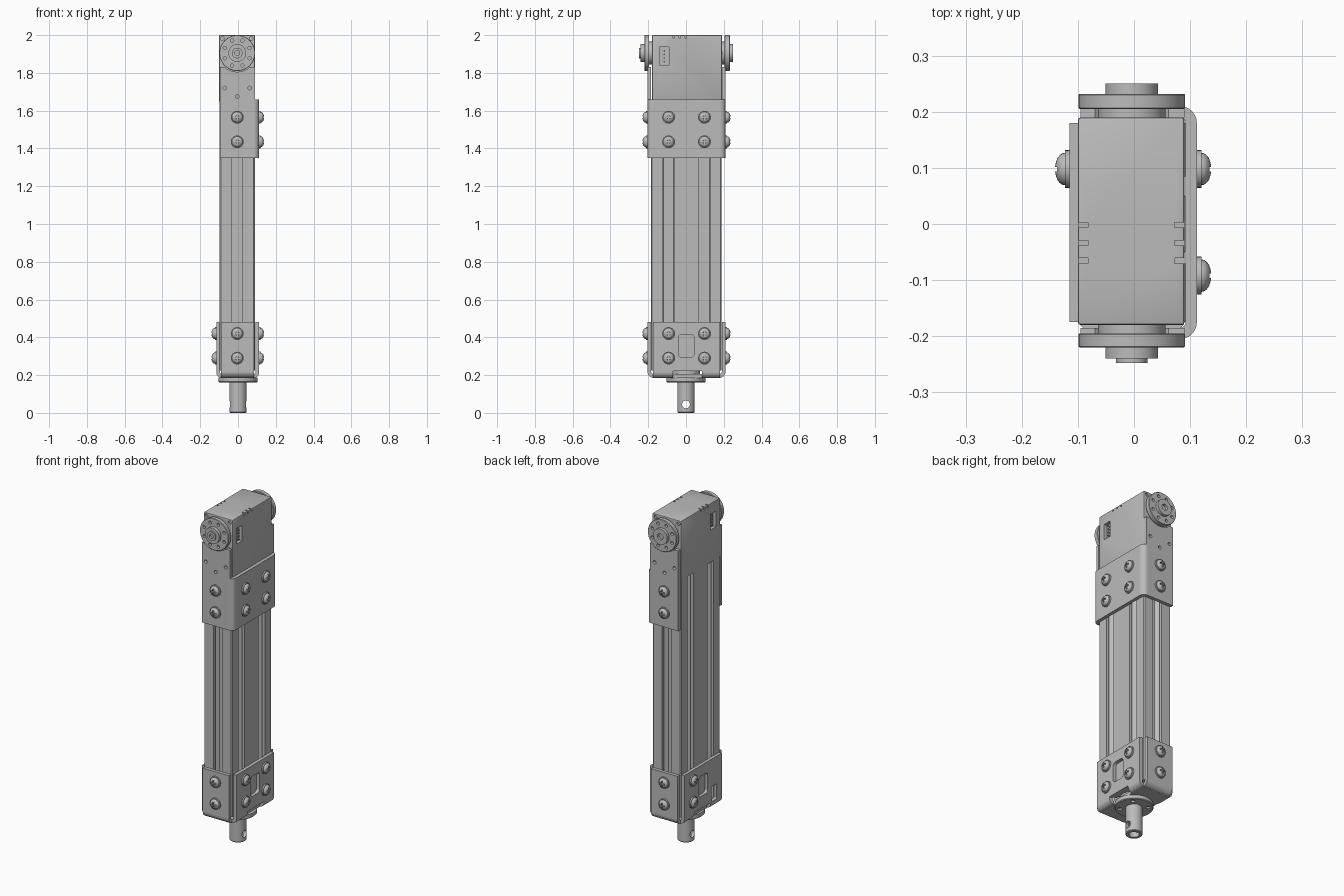
import bpy, bmesh, math
from mathutils import Vector, Matrix

cube = bpy.data.objects.get("Cube")
if cube:
    bpy.data.objects.remove(cube, do_unlink=True)

grey = bpy.data.materials.new("metal_grey")
grey.use_nodes = True
grey.diffuse_color = (0.5, 0.5, 0.5, 1)
grey.node_tree.nodes["Principled BSDF"].inputs["Base Color"].default_value = (0.5, 0.5, 0.5, 1)

CX, CY = -0.004, 0.002        # centre of the beam
PLANES = {
    "xy": lambda u, v, w: (u, v, w),
    "yx": lambda u, v, w: (v, u, w),
    "xz": lambda u, v, w: (u, w, v),
    "yz": lambda u, v, w: (w, u, v),
}


def finish(name, bm):
    bmesh.ops.recalc_face_normals(bm, faces=bm.faces)
    mesh = bpy.data.meshes.new(name)
    bm.to_mesh(mesh)
    bm.free()
    mesh.materials.append(grey)
    obj = bpy.data.objects.new(name, mesh)
    bpy.context.collection.objects.link(obj)
    return obj


def slab(name, pts, plane, a, b):
    """Flat outline in a plane, extruded from a to b."""
    bm = bmesh.new()
    put = PLANES[plane]
    face = bm.faces.new([bm.verts.new(put(u, v, a)) for u, v in pts])
    out = bmesh.ops.extrude_face_region(bm, geom=[face])
    shift = Vector(put(0, 0, b - a))
    bmesh.ops.translate(bm, vec=shift, verts=[g for g in out["geom"] if isinstance(g, bmesh.types.BMVert)])
    return finish(name, bm)


def box(name, x0, x1, y0, y1, z0, z1):
    return slab(name, [(x0, y0), (x1, y0), (x1, y1), (x0, y1)], "xy", z0, z1)


def lathe(name, profile, loc, axis=(0, 0, 1), steps=32):
    """Profile of (radius, height) turned about an axis."""
    bm = bmesh.new()
    vs = [bm.verts.new((r, 0, h)) for r, h in profile]
    es = [bm.edges.new(pair) for pair in zip(vs, vs[1:])]
    bmesh.ops.spin(bm, geom=vs + es, cent=(0, 0, 0), axis=(0, 0, 1), angle=math.tau, steps=steps)
    bmesh.ops.remove_doubles(bm, verts=bm.verts, dist=1e-5)
    turn = Vector((0, 0, 1)).rotation_difference(Vector(axis)).to_matrix().to_4x4()
    bm.transform(Matrix.Translation(loc) @ turn)
    return finish(name, bm)


def rod(name, loc, axis, r, length, steps=16):
    h = length / 2
    return lathe(name, [(0, -h), (r, -h), (r, h), (0, h)], loc, axis, steps)


def cut(obj, cutters):
    bpy.context.view_layer.objects.active = obj
    for c in cutters:
        c.hide_render = True
        mod = obj.modifiers.new("cut", "BOOLEAN")
        mod.operation, mod.solver, mod.object = "DIFFERENCE", "EXACT", c
        bpy.ops.object.modifier_apply(modifier=mod.name)
        bpy.data.objects.remove(c, do_unlink=True)


def smooth(obj):
    bpy.ops.object.select_all(action="DESELECT")
    obj.select_set(True)
    bpy.context.view_layer.objects.active = obj
    bpy.ops.object.shade_smooth_by_angle(angle=math.radians(32))


def arc(cu, cv, r, start, end, n=6):
    return [(cu + r * math.cos(start + (end - start) * i / n),
             cv + r * math.sin(start + (end - start) * i / n)) for i in range(n + 1)]


def round_rect(u0, u1, v0, v1, r):
    q = math.pi / 2
    corners = [(u1 - r, v1 - r), (u0 + r, v1 - r), (u0 + r, v0 + r), (u1 - r, v0 + r)]
    return [p for i, (u, v) in enumerate(corners) for p in arc(u, v, r, i * q, (i + 1) * q)]


def u_shape(a0, a1, base, top, t, r):
    """Folded sheet: two legs and a base with rounded bends."""
    s = 1 if top > base else -1

    def side(inset):
        lo, hi, rad = a0 + inset, a1 - inset, r - inset
        pts = [(lo, abs(top - base))]
        pts += arc(lo + rad, inset + rad, rad, math.pi, 1.5 * math.pi)
        pts += arc(hi - rad, inset + rad, rad, 1.5 * math.pi, 2 * math.pi)
        return pts + [(hi, abs(top - base))]
    return [(u, base + s * v) for u, v in side(0) + side(t)[::-1]]


# Slotted beam: T-slots, one on each narrow face and two on each wide face
hx, hy = 0.093, 0.187
slot = [(-0.029, 0), (-0.029, 0.018), (-0.05, 0.018), (-0.05, 0.03), (-0.027, 0.055)]
slot += [(-u, d) for u, d in slot[::-1]]
outline = []
for normal, half, centres in (((0, -1), hy, [0]), ((1, 0), hx, [-0.095, 0.095]),
                              ((0, 1), hy, [0]), ((-1, 0), hx, [-0.095, 0.095])):
    nx, ny = normal
    tx, ty = -ny, nx
    other = hx + hy - half
    walk = [(0.006 - other, 0)] + [(c + u, d) for c in centres for u, d in slot] + [(other - 0.006, 0)]
    outline += [(CX + tx * u + nx * (half - d), CY + ty * u + ny * (half - d)) for u, d in walk]
slab("slotted_beam", outline, "xy", 0.225, 1.65)

# Upper bracket: sheet wrapped round the +x face, with arms rising beside the motor
slab("upper_bracket", u_shape(-0.205, 0.21, 0.112, -0.095, 0.02, 0.03), "yx", 1.35, 1.66)
for label, y0, y1 in (("front", -0.205, -0.185), ("back", 0.19, 0.21)):
    arm = box(label + "_motor_arm", -0.095, 0.09, y0, y1, 1.655, 1.83)
    mid = (y0 + y1) / 2
    cut(arm, [rod("cutter", (CX, mid, 1.905), (0, 1, 0), 0.1, 0.1, 32)] +
        [rod("cutter", (x, mid, z), (0, 1, 0), 0.01, 0.1, 12)
         for x, z in ((-0.07, 1.72), (0.062, 1.72), (CX, 1.675))])

# Lower bracket: base with four folded flaps
end_flaps = slab("lower_bracket_ends", u_shape(-0.205, 0.21, 0.185, 0.48, 0.02, 0.035), "yz", -0.09, 0.084)
side_flaps = slab("lower_bracket_sides", u_shape(-0.115, 0.112, 0.185, 0.48, 0.02, 0.03), "xz", -0.175, 0.18)
cut(side_flaps, [
    slab("cutter", round_rect(-0.041, 0.043, 0.295, 0.415, 0.018), "yz", -0.2, 0.2),
    slab("cutter", round_rect(-0.125, -0.075, 0.225, 0.315, 0.008), "yz", -0.2, -0.05),
    box("cutter", 0.085, 0.2, -0.07, 0.085, 0.1, 0.222),
    box("cutter", -0.2, -0.09, -0.07, 0.085, 0.1, 0.222),
])
rod("shaft_collar", (0, 0, 0.215), (0, 0, 1), 0.075, 0.03, 32)

# Output shaft with flange, bore and cross hole
shaft = lathe("output_shaft", [(0, 0.13), (0.028, 0.13), (0.028, 0), (0.043, 0), (0.046, 0.004),
                               (0.046, 0.162), (0.1, 0.162), (0.104, 0.166), (0.104, 0.188), (0, 0.188)],
              (0, 0, 0), steps=40)
holes = [rod("cutter", (0, 0, 0.045), (1, 0, 0), 0.021, 0.3)]
for i in range(4):
    a = math.pi / 4 + i * math.pi / 2
    holes.append(rod("cutter", (0.075 * math.cos(a), 0.075 * math.sin(a), 0.162), (0, 0, 1), 0.012, 0.02, 12))
cut(shaft, holes)
smooth(shaft)

# Motor housing with connector sockets, vents and corner notches
motor = box("motor_housing", -0.1, 0.09, -0.18, 0.19, 1.645, 2.0)
bev = motor.modifiers.new("bevel", "BEVEL")
bev.width, bev.segments = 0.005, 2
bpy.context.view_layer.objects.active = motor
bpy.ops.object.modifier_apply(modifier="bevel")
cutters = []
for x in (-0.1, 0.09):
    cutters.append(box("cutter", x - 0.02, x + 0.02, -0.14, -0.09, 1.842, 1.936))
    for i in range(3):
        y = -0.07 + i * 0.032
        cutters.append(box("cutter", x - 0.018, x + 0.018, y, y + 0.009, 1.985, 2.02))
for x in (-0.065, 0.055):
    for z in (1.82, 1.982):
        for y in (-0.18, 0.19):
            cutters.append(rod("cutter", (x * 1.28, y, z), (0, 1, 0), 0.01, 0.02, 12))
cut(motor, cutters)
smooth(motor)
for label, x in (("right", -0.088), ("left", 0.078)):
    for i in range(4):
        rod(label + "_connector_pin", (x, -0.115, 1.86 + i * 0.019), (1, 0, 0), 0.004, 0.018, 8)

# Round horns on both ends of the motor
horns = {
    "front_horn": (-1, -0.18, [(0, 0), (0.06, 0), (0.06, 0.015), (0.093, 0.015), (0.095, 0.017), (0.095, 0.038),
                               (0.093, 0.04), (0.047, 0.04), (0.047, 0.06), (0.028, 0.06), (0.028, 0.068),
                               (0.013, 0.068), (0.013, 0.055), (0, 0.055)]),
    "back_horn": (1, 0.19, [(0, 0), (0.06, 0), (0.06, 0.015), (0.093, 0.015), (0.095, 0.017), (0.095, 0.04),
                            (0.093, 0.042), (0.047, 0.042), (0.047, 0.06), (0.018, 0.06), (0.018, 0.045),
                            (0, 0.045)]),
}
for name, (side, y, profile) in horns.items():
    horn = lathe(name, profile, (CX, y, 1.905), (0, side, 0), 48)
    ring = [math.tau * (i + 0.5) / 8 for i in range(8)]
    cut(horn, [rod("cutter", (CX + 0.071 * math.cos(a), y + side * 0.04, 1.905 + 0.071 * math.sin(a)),
                   (0, 1, 0), 0.009, 0.03, 12) for a in ring])
    smooth(horn)

# Domed screws with a cross recess, one mesh shared by all
dome = [(0.029 * math.cos(a), 0.008 + 0.018 * math.sin(a)) for a in (i * math.pi / 12 for i in range(6))]
master = lathe("screw", [(0, -0.005), (0.034, -0.005), (0.034, 0.008)] + dome + [(0, 0.026)], (0, 0, 0), steps=24)
cut(master, [box("cutter", -0.017, 0.017, -0.004, 0.004, 0.016, 0.05),
             box("cutter", -0.004, 0.004, -0.017, 0.017, 0.016, 0.05)])
smooth(master)
screw_mesh = master.data
bpy.data.objects.remove(master, do_unlink=True)


def screw(name, loc, axis):
    obj = bpy.data.objects.new(name, screw_mesh)
    obj.matrix_world = (Matrix.Translation(loc) @
                        Vector((0, 0, 1)).rotation_difference(Vector(axis)).to_matrix().to_4x4())
    bpy.context.collection.objects.link(obj)


for label, heights in (("upper", (1.435, 1.565)), ("lower", (0.29, 0.42))):
    for z in heights:
        screw(label + "_front_screw", (CX, -0.205, z), (0, -1, 0))
        screw(label + "_back_screw", (CX, 0.21, z), (0, 1, 0))
        for y in (-0.092, 0.098):
            screw(label + "_left_screw", (0.112, y, z), (1, 0, 0))
        if label == "lower":
            screw("lower_right_screw", (-0.115, 0.098, z), (-1, 0, 0))
